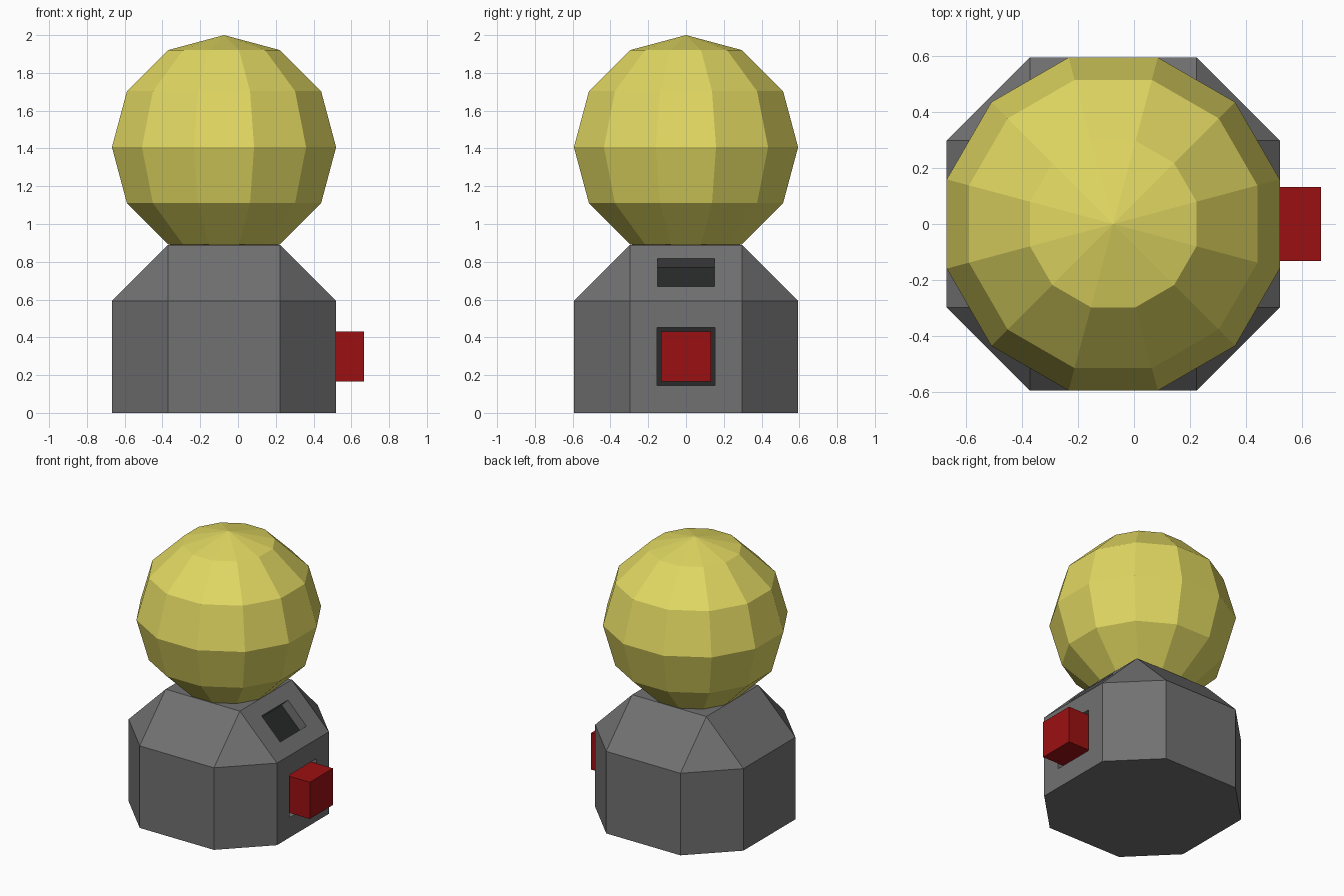
import bpy, bmesh, math
from mathutils import Vector, Matrix

if "Cube" in bpy.data.objects:
    bpy.data.objects.remove(bpy.data.objects["Cube"])

U = 0.2967            # basic module of the model
CX = -0.074           # centre line of body and ball
FRONT = CX + 2 * U    # x of the wall that carries the button


def material(name, rgb):
    m = bpy.data.materials.new(name)
    m.diffuse_color = (*rgb, 1)
    m.use_nodes = True
    m.node_tree.nodes["Principled BSDF"].inputs["Base Color"].default_value = m.diffuse_color
    return m


grey = material("grey", (0.165, 0.165, 0.165))
black = material("black", (0.021, 0.023, 0.022))
yellow = material("yellow", (0.75, 0.68, 0.12))
red = material("red", (0.33, 0.005, 0.006))


def finish(name, bm, *mats):
    bmesh.ops.recalc_face_normals(bm, faces=bm.faces)
    me = bpy.data.meshes.new(name)
    bm.to_mesh(me)
    bm.free()
    for m in mats:
        me.materials.append(m)
    ob = bpy.data.objects.new(name, me)
    bpy.context.collection.objects.link(ob)
    return ob


def pocket(bm, face, hole, depth):
    """Replace a rectangular face by a frame around a sunk pocket with a black floor."""
    normal = face.normal.copy()
    outer = list(face.verts)
    bm.faces.remove(face)
    # match each outer corner with its nearest hole corner
    rim = [bm.verts.new(min(hole, key=lambda h: (h - v.co).length)) for v in outer]
    floor = [bm.verts.new(v.co - normal * depth) for v in rim]
    for i in range(4):
        j = (i + 1) % 4
        bm.faces.new((outer[i], outer[j], rim[j], rim[i]))
        bm.faces.new((rim[i], rim[j], floor[j], floor[i]))
    bm.faces.new(floor).material_index = 1


def slope_or_wall_hole(half_y, z0, z1, sloped):
    x = lambda z: FRONT - (z - 2 * U if sloped else 0)
    return [Vector((x(z), y, z)) for z in (z0, z1) for y in (-half_y, half_y)]


# body: chamfered square, closing to a smaller square at the top
bm = bmesh.new()
octagon = [(2, -1), (2, 1), (1, 2), (-1, 2), (-2, 1), (-2, -1), (-1, -2), (1, -2)]
square = [(1, -1), (1, 1), (-1, 1), (-1, -1)]
ring = lambda pts, z: [bm.verts.new((CX + a * U, b * U, z)) for a, b in pts]
low, mid, top = ring(octagon, 0), ring(octagon, 2 * U), ring(square, 3 * U)
bm.faces.new(low[::-1])
bm.faces.new(top)
walls = [bm.faces.new((low[i], low[(i + 1) % 8], mid[(i + 1) % 8], mid[i])) for i in range(8)]
slopes = []
for k in range(4):
    n = (k + 1) % 4
    slopes.append(bm.faces.new((mid[2 * k], mid[2 * k + 1], top[n], top[k])))
    bm.faces.new((mid[2 * k + 1], mid[(2 * k + 2) % 8], top[n]))
bm.normal_update()
# button recess and coin-style slot on the right side
pocket(bm, walls[0], slope_or_wall_hole(0.154, 0.144, 0.453, False), 0.07)
pocket(bm, slopes[0], slope_or_wall_hole(0.15, 0.67, 0.8186, True), 0.07)
finish("body", bm, grey, black)

# ball: twelve flat sides, six bands
bm = bmesh.new()
r = 2 * U / math.cos(math.radians(15))
bmesh.ops.create_uvsphere(bm, u_segments=12, v_segments=6, radius=1)
bmesh.ops.transform(bm, verts=bm.verts, matrix=(
    Matrix.Translation((CX, 0, 2 - 2 * U))
    @ Matrix.Diagonal((r, r, 2 * U, 1))
    @ Matrix.Rotation(math.radians(15), 4, 'Z')))
finish("ball", bm, yellow)

# button: block standing out of the recess
bm = bmesh.new()
x0, x1 = FRONT - 0.075, 0.667
bmesh.ops.create_cube(bm, size=1, matrix=(
    Matrix.Translation(((x0 + x1) / 2, 0, 0.299))
    @ Matrix.Diagonal((x1 - x0, 0.265, 0.265, 1))))
finish("button", bm, red)
